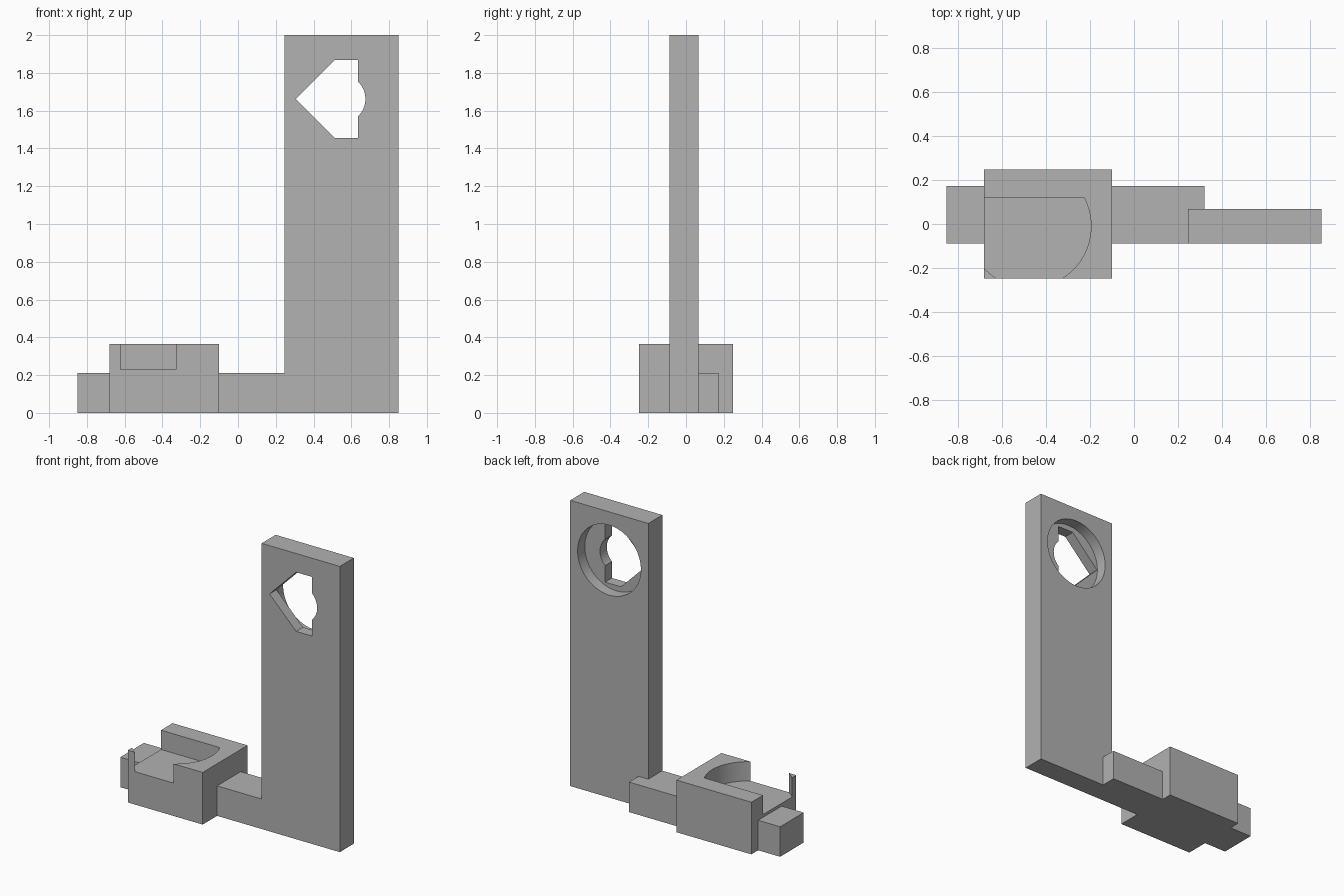
import bpy, bmesh
from math import sin, cos, asin, pi
from mathutils import Vector

if "Cube" in bpy.data.objects:
    bpy.data.objects.remove(bpy.data.objects["Cube"], do_unlink=True)

grey = bpy.data.materials.new("light grey")
grey.use_nodes = True
grey.diffuse_color = (0.445, 0.445, 0.445, 1)
grey.node_tree.nodes["Principled BSDF"].inputs["Base Color"].default_value = grey.diffuse_color


def prism(name, outline, start, end):
    """Extrude a flat outline of 3D points from start to end offset."""
    bm = bmesh.new()
    face = bm.faces.new([bm.verts.new(Vector(p) + Vector(start)) for p in outline])
    extruded = bmesh.ops.extrude_face_region(bm, geom=[face])["geom"]
    verts = [v for v in extruded if isinstance(v, bmesh.types.BMVert)]
    bmesh.ops.translate(bm, verts=verts, vec=Vector(end) - Vector(start))
    bmesh.ops.recalc_face_normals(bm, faces=bm.faces)
    mesh = bpy.data.meshes.new(name)
    bm.to_mesh(mesh)
    bm.free()
    mesh.materials.append(grey)
    obj = bpy.data.objects.new(name, mesh)
    bpy.context.collection.objects.link(obj)
    return obj


def box(name, x0, x1, y0, y1, z1):
    base = [(x0, y0, 0), (x1, y0, 0), (x1, y1, 0), (x0, y1, 0)]
    return prism(name, base, (0, 0, 0), (0, 0, z1))


def arc(cx, cy, r, a0, a1, steps):
    return [(cx + r * cos(a0 + (a1 - a0) * i / steps),
             cy + r * sin(a0 + (a1 - a0) * i / steps)) for i in range(steps + 1)]


def combine(target, tool, operation):
    """Apply a boolean and discard the tool object."""
    tool.hide_render = True
    mod = target.modifiers.new(operation, 'BOOLEAN')
    mod.operation, mod.solver, mod.object = operation, 'EXACT', tool
    bpy.context.view_layer.objects.active = target
    bpy.ops.object.modifier_apply(modifier=mod.name)
    bpy.data.objects.remove(tool, do_unlink=True)


# Upright plate, foot arm and cradle block joined into one body
front, back = -0.088, 0.067
bracket = box("bracket", 0.245, 0.85, front, back, 2)
combine(bracket, box("foot_arm", -0.85, 0.32, front, 0.173, 0.21), 'UNION')
combine(bracket, box("cradle_block", -0.68, -0.10, -0.248, 0.248, 0.365), 'UNION')

# Round cradle pocket with a straight back wall
lean = asin(0.13 / 0.28)
pocket = [(x, y, 0) for x, y in arc(-0.475, -0.01, 0.28, lean, -pi - lean, 96)]
combine(bracket, prism("pocket_cutter", pocket, (0, 0, 0.23), (0, 0, 0.5)), 'DIFFERENCE')

# Round recess in the back of the plate
cx, cz = 0.5475, 1.662
recess = [(x, 0, z) for x, z in arc(cx, cz, 0.245, 0, 2 * pi, 96)[:-1]]
combine(bracket, prism("recess_cutter", recess, (0, -0.012, 0), (0, 0.2, 0)), 'DIFFERENCE')

# Pointed through opening with a bulge on its straight side
bulge = asin(0.092 / 0.127)
opening = [(0.635, cz - 0.207)] + arc(cx, cz, 0.127, -bulge, bulge, 24)
opening += [(0.635, cz + 0.207), (0.512, cz + 0.207), (0.306, cz), (0.512, cz - 0.207)]
opening = [(x, 0, z) for x, z in opening]
combine(bracket, prism("opening_cutter", opening, (0, -0.2, 0), (0, 0.2, 0)), 'DIFFERENCE')

# Smooth the curved walls, keep the edges crisp
bpy.ops.object.select_all(action='DESELECT')
bracket.select_set(True)
bpy.context.view_layer.objects.active = bracket
bpy.ops.object.shade_smooth_by_angle(angle=pi / 6)
